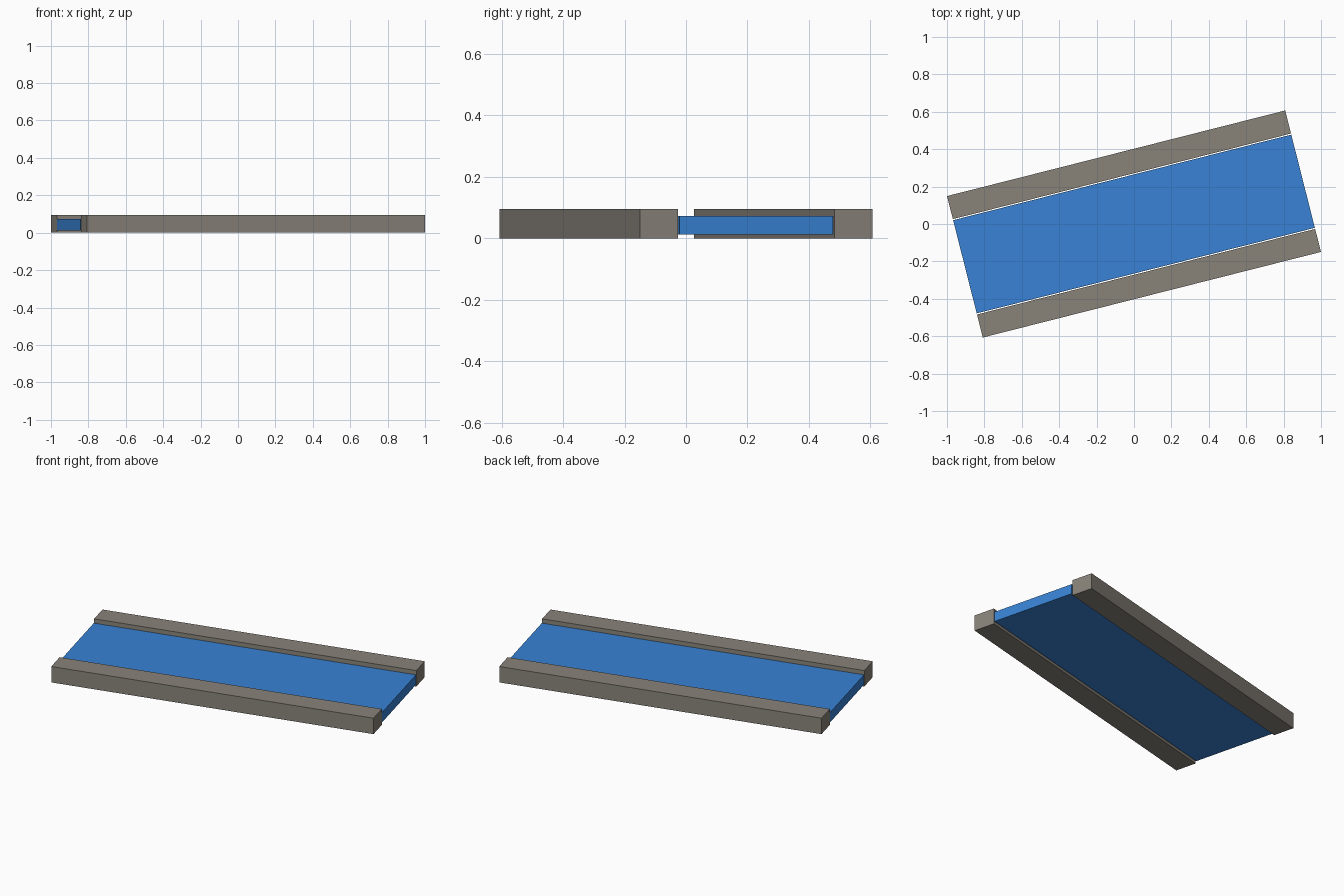
import bpy
import math
from mathutils import Matrix

if "Cube" in bpy.data.objects:
    bpy.data.objects.remove(bpy.data.objects["Cube"])

ANGLE = math.radians(14.2)
LENGTH = 1.865
HALF_WIDTH = 0.39
RAIL_WIDTH = 0.127
RAIL_HEIGHT = 0.095


def material(name, rgb):
    mat = bpy.data.materials.new(name)
    mat.diffuse_color = (*rgb, 1.0)
    mat.use_nodes = True
    mat.node_tree.nodes["Principled BSDF"].inputs["Base Color"].default_value = mat.diffuse_color
    return mat


def box(name, centre, size, mat):
    """Box laid out along x, then turned about the vertical axis."""
    bpy.ops.mesh.primitive_cube_add(size=1)
    obj = bpy.context.object
    obj.name = name
    obj.data.transform(Matrix.Rotation(ANGLE, 4, 'Z')
                       @ Matrix.Translation(centre)
                       @ Matrix.Diagonal((*size, 1.0)))
    obj.data.materials.append(mat)
    return obj


stone = material("warm_grey", (0.25, 0.227, 0.195))
blue = material("bright_blue", (0.04, 0.225, 0.66))

# Side rails
for side, name in ((-1, "front_rail"), (1, "back_rail")):
    box(name, (0, side * (HALF_WIDTH - RAIL_WIDTH / 2), RAIL_HEIGHT / 2),
        (LENGTH, RAIL_WIDTH, RAIL_HEIGHT), stone)

# Slab held between the rails, with a narrow gap on each side
box("centre_slab", (0, 0, 0.0425), (LENGTH, 0.514, 0.059), blue)
